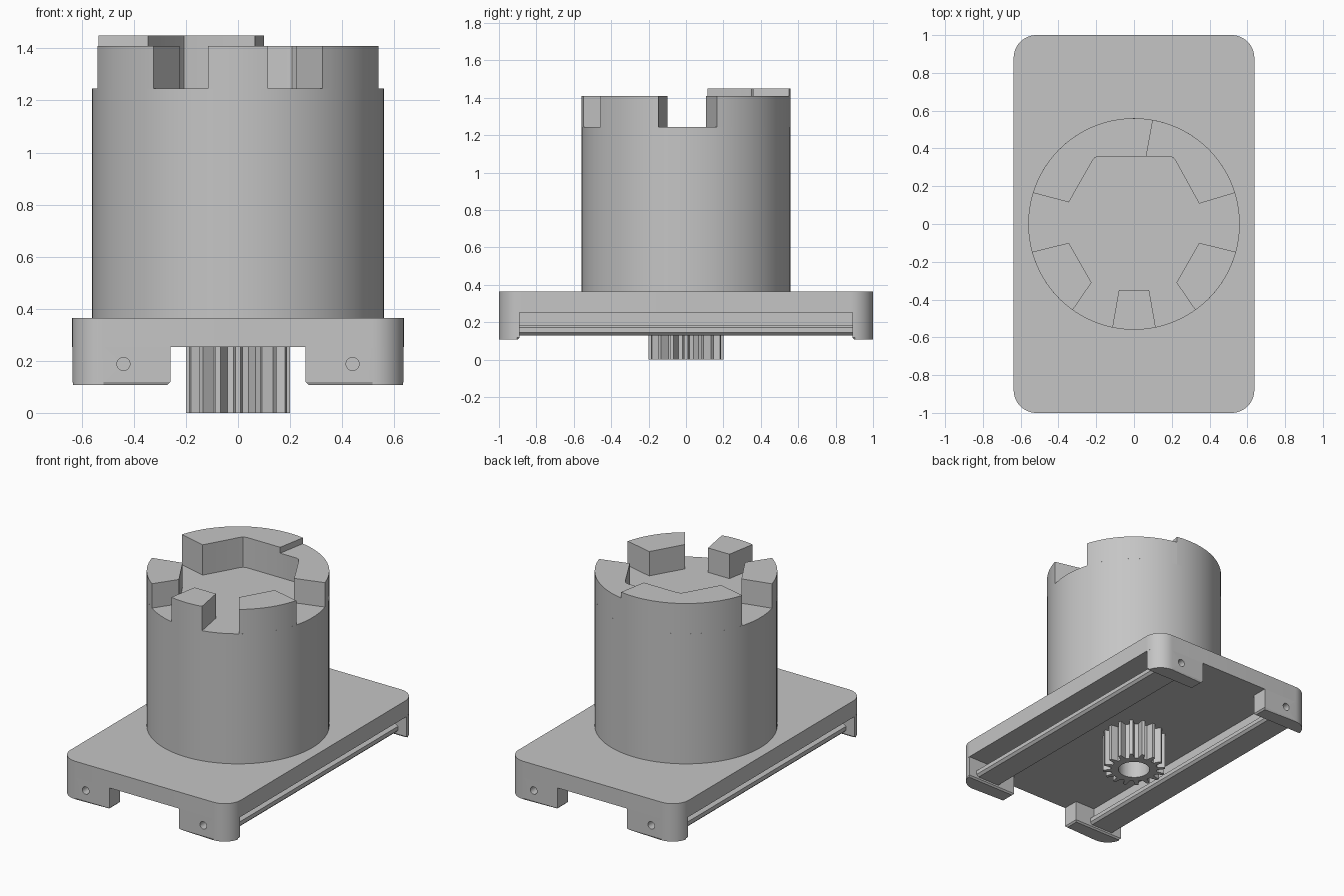
import bpy, bmesh, math
from math import sin, cos, pi, atan2

if "Cube" in bpy.data.objects:
    bpy.data.objects.remove(bpy.data.objects["Cube"])

grey = bpy.data.materials.new("plain grey")
grey.diffuse_color = (0.56, 0.56, 0.56, 1)
grey.use_nodes = True
grey.node_tree.nodes["Principled BSDF"].inputs["Base Color"].default_value = grey.diffuse_color


def finish(name, bm):
    bmesh.ops.recalc_face_normals(bm, faces=bm.faces[:])
    me = bpy.data.meshes.new(name)
    bm.to_mesh(me)
    bm.free()
    ob = bpy.data.objects.new(name, me)
    bpy.context.collection.objects.link(ob)
    me.materials.append(grey)
    bpy.ops.object.select_all(action='DESELECT')
    ob.select_set(True)
    bpy.context.view_layer.objects.active = ob
    bpy.ops.object.shade_smooth_by_angle(angle=math.radians(25))
    return ob


def prism(name, pts, a, b, place=lambda u, v, w: (u, v, w), chamfer=0):
    """Extrude a closed outline from a to b, optionally chamfering the a end."""
    bm = bmesh.new()
    low = bm.faces.new([bm.verts.new(place(u, v, a)) for u, v in pts])
    top = [bm.verts.new(place(u, v, b)) for u, v in pts]
    bm.faces.new(top)
    lv = low.verts[:]
    for i in range(len(pts)):
        j = (i + 1) % len(pts)
        bm.faces.new((lv[i], lv[j], top[j], top[i]))
    if chamfer:
        bmesh.ops.bevel(bm, geom=low.edges[:], offset=chamfer, segments=1,
                        affect='EDGES')
    return finish(name, bm)


def arc(cx, cy, r, a0, a1, n):
    return [(cx + r * cos(a0 + (a1 - a0) * i / n),
             cy + r * sin(a0 + (a1 - a0) * i / n)) for i in range(n + 1)]


def mirror(ob, x=True, y=False):
    m = ob.modifiers.new("mirror", 'MIRROR')
    m.use_axis = (x, y, False)
    m.use_mirror_merge = False


W, L, R = 0.637, 1.0, 0.12
UNDER, DECK, FLOOR, LOW, HIGH = 0.253, 0.365, 1.245, 1.41, 1.45

# base plate with rounded corners
outline = []
for sx, sy, a in ((1, 1, 0), (-1, 1, pi / 2), (-1, -1, pi), (1, -1, 1.5 * pi)):
    outline += arc(sx * (W - R), sy * (L - R), R, a, a + pi / 2, 12)
prism("base_plate", outline, UNDER, DECK)

# four corner feet with screw holes
foot_pts = [(0.26, 0.89)] + arc(W - R, L - R, R, 0.0834, pi / 2, 12) + [(0.26, L)]
foot = prism("corner_feet", foot_pts, 0.108, UNDER, chamfer=0.01)
bpy.ops.mesh.primitive_cylinder_add(vertices=32, radius=0.025, depth=0.14,
                                    location=(0.44, 0.97, 0.188),
                                    rotation=(pi / 2, 0, 0))
cutter = bpy.context.object
cutter.name = "screw_hole_cutter"
cutter.hide_render = True
cutter.hide_set(True)
cut = foot.modifiers.new("hole", 'BOOLEAN')
cut.operation, cut.object, cut.solver = 'DIFFERENCE', cutter, 'EXACT'
mirror(foot, True, True)

# side rails between the feet: a web with a wider chamfered flange
rail_pts = [(0.48, UNDER), (0.48, 0.185), (0.555, 0.185), (0.575, 0.172), (0.575, 0.145),
            (0.56, 0.13), (0.395, 0.13), (0.38, 0.145), (0.38, 0.172), (0.395, 0.185),
            (0.41, 0.185), (0.41, UNDER)]
rail = prism("side_rails", rail_pts, -0.89, 0.89, lambda u, v, w: (u, w, v))
mirror(rail)

# main drum
RD = 0.56
prism("drum", arc(0, 0, RD, 0, 2 * pi * 95 / 96, 95), DECK, FLOOR)


# crown blocks: inner outline, closed by the short arc of the drum's edge
def crown(name, inner, top):
    (x0, y0), (x1, y1) = inner[0], inner[-1]
    a0 = atan2(y1, x1)
    turn = (atan2(y0, x0) - a0 + pi) % (2 * pi) - pi
    n = max(4, round(abs(turn) / (2 * pi) * 96))
    return prism(name, inner[1:-1] + arc(0, 0, RD, a0, a0 + turn, n), FLOOR, top)


crown("crown_back_high", [(-0.535, 0.165), (-0.345, 0.115), (-0.22, 0.335), (-0.208, 0.351),
                          (-0.185, 0.358), (0.065, 0.358), (0.1, 0.551)], HIGH)
crown("crown_back_low", [(0.1, 0.551), (0.065, 0.358), (0.185, 0.358), (0.208, 0.351),
                         (0.22, 0.335), (0.345, 0.108), (0.535, 0.165)], LOW)
crown("crown_front", [(-0.115, -0.548), (-0.08, -0.35), (0.08, -0.35), (0.115, -0.548)], LOW)
side = crown("crown_sides", [(0.325, -0.456), (0.225, -0.31), (0.345, -0.1),
                             (0.54, -0.148)], LOW)
mirror(side)

# pinion gear with a round bore
TEETH = 16
ring = []
for t in range(TEETH):
    for frac, r in ((-0.3, 0.15), (-0.13, 0.2), (0.13, 0.2), (0.3, 0.15)):
        ring.append(((t + frac) * 2 * pi / TEETH, r))
bm = bmesh.new()
loops = []
for z in (0, UNDER):
    for bore in (False, True):
        loops.append([bm.verts.new(((0.1 if bore else r) * cos(a),
                                    (0.1 if bore else r) * sin(a), z)) for a, r in ring])
for p, q in ((0, 1), (1, 3), (3, 2), (2, 0)):
    for i in range(len(ring)):
        j = (i + 1) % len(ring)
        bm.faces.new((loops[p][i], loops[p][j], loops[q][j], loops[q][i]))
finish("pinion_gear", bm)
